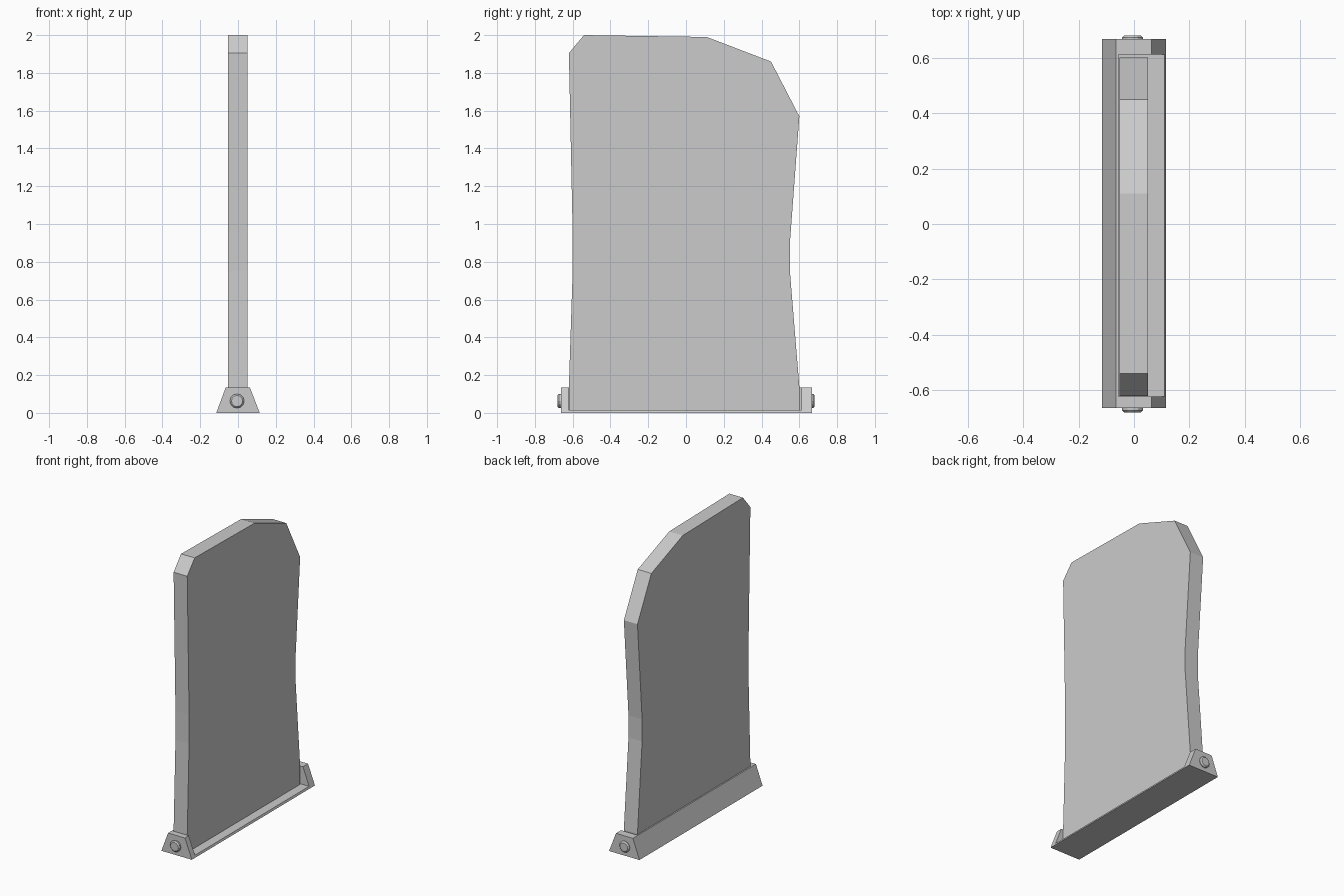
import bpy, bmesh
from math import radians
from mathutils import Matrix, Vector

if "Cube" in bpy.data.objects:
    bpy.data.objects.remove(bpy.data.objects["Cube"])


def extrude(name, pts, step):
    """Extrude a closed planar outline along step into a solid."""
    bm = bmesh.new()
    face = bm.faces.new([bm.verts.new(p) for p in pts])
    out = bmesh.ops.extrude_face_region(bm, geom=[face])
    verts = [v for v in out["geom"] if isinstance(v, bmesh.types.BMVert)]
    bmesh.ops.translate(bm, verts=verts, vec=Vector(step))
    bmesh.ops.recalc_face_normals(bm, faces=bm.faces)
    return finish(name, bm)


def finish(name, bm):
    mesh = bpy.data.meshes.new(name)
    bm.to_mesh(mesh)
    bm.free()
    obj = bpy.data.objects.new(name, mesh)
    bpy.context.collection.objects.link(obj)
    return obj


# Upright panel: side outline (y, z), given thickness in x
outline = [(-0.62, 0.016), (-0.62, 0.14), (-0.60, 0.75), (-0.60, 0.95),
           (-0.62, 1.905), (-0.54, 2.0), (0.11, 1.99), (0.45, 1.86),
           (0.60, 1.57), (0.55, 0.90), (0.55, 0.75), (0.60, 0.14),
           (0.60, 0.016)]
extrude("panel", [(-0.053, y, z) for y, z in outline], (0.103, 0, 0))

# Trapezoid base rail, hollowed to leave end caps, floor and one long wall
trapezoid = [(-0.115, 0), (0.115, 0), (0.063, 0.135), (-0.065, 0.135)]
base = extrude("base_bracket", [(x, -0.663, z) for x, z in trapezoid], (0, 1.33, 0))
slot = [(-0.056, 0.014), (0.2, 0.014), (0.2, 0.3), (-0.056, 0.3)]
cutter = extrude("slot_cutter", [(x, -0.622, z) for x, z in slot], (0, 1.234, 0))
cutter.hide_render = True
cutter.hide_set(True)
cut = base.modifiers.new("slot", 'BOOLEAN')
cut.operation = 'DIFFERENCE'
cut.solver = 'EXACT'
cut.object = cutter

# Hinge pin heads, tapered outward at each end
for side, label in ((-1, "front"), (1, "back")):
    bm = bmesh.new()
    place = Matrix.Translation((-0.005, side * 0.663, 0.063)) @ Matrix.Rotation(radians(-90 * side), 4, 'X')
    bmesh.ops.create_cone(bm, cap_ends=True, segments=12, radius1=0.038,
                          radius2=0.038, depth=0.024, matrix=place)
    tip = [e for e in bm.edges if all(v.co.y * side > 0.67 for v in e.verts)]
    bmesh.ops.bevel(bm, geom=tip, offset=0.008, segments=1, affect='EDGES')
    # Spread the head out to its final length
    for v in bm.verts:
        if v.co.y * side > 0.663:
            v.co.y += side * 0.005
    finish(label + "_pin", bm)
